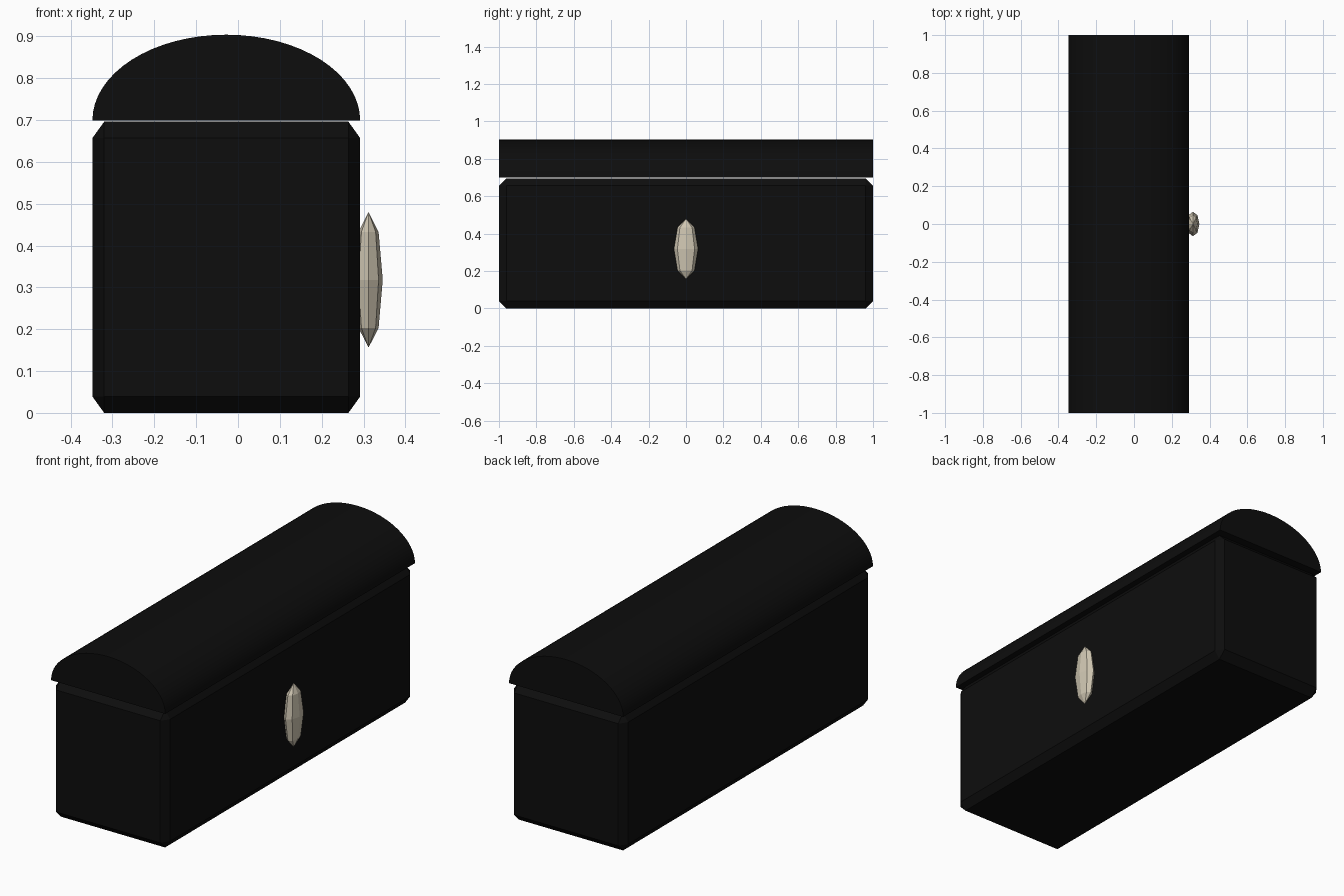
import bpy, bmesh
from math import pi, cos, sin, radians
from mathutils import Matrix

if "Cube" in bpy.data.objects:
    bpy.data.objects.remove(bpy.data.objects["Cube"])

CX = -0.028   # chest centre in x (the gem sticks out on +x)
HALF = 0.32   # half depth of the chest


def material(name, rgb):
    m = bpy.data.materials.new(name)
    m.diffuse_color = (*rgb, 1)
    m.use_nodes = True
    m.node_tree.nodes["Principled BSDF"].inputs["Base Color"].default_value = m.diffuse_color
    return m


def add_object(name, bm, mat):
    bmesh.ops.recalc_face_normals(bm, faces=bm.faces)
    me = bpy.data.meshes.new(name)
    bm.to_mesh(me)
    bm.free()
    me.materials.append(mat)
    ob = bpy.data.objects.new(name, me)
    bpy.context.collection.objects.link(ob)
    return ob


black = material("black", (0.004, 0.004, 0.004))
cream = material("cream", (0.62, 0.56, 0.44))

# Chest body: chamfered box, narrowed in x so its chamfers narrow too
squash = 0.72
bm = bmesh.new()
bmesh.ops.create_cube(bm, size=1, matrix=Matrix.Diagonal((2 * HALF / squash, 2, 0.696, 1)))
bmesh.ops.bevel(bm, geom=bm.edges[:], offset=0.039, segments=1, affect='EDGES')
bmesh.ops.scale(bm, vec=(squash, 1, 1), verts=bm.verts)
bmesh.ops.translate(bm, vec=(CX, 0, 0.348), verts=bm.verts)
add_object("chest_body", bm, black)

# Domed lid: half ellipse extruded along y
bm = bmesh.new()
steps = 32
profile = [bm.verts.new((CX + HALF * cos(pi * i / steps), -1,
                         0.699 + 0.205 * sin(pi * i / steps))) for i in range(steps + 1)]
end = bm.faces.new(profile)
new = bmesh.ops.extrude_face_region(bm, geom=[end], use_keep_orig=True)["geom"]
bmesh.ops.translate(bm, vec=(0, 2, 0), verts=[g for g in new if isinstance(g, bmesh.types.BMVert)])
lid = add_object("domed_lid", bm, black)
bpy.context.view_layer.objects.active = lid
lid.select_set(True)
bpy.ops.object.shade_smooth_by_angle(angle=radians(30))

# Faceted clasp gem on the long +x side
bm = bmesh.new()
bmesh.ops.create_uvsphere(bm, u_segments=8, v_segments=4, radius=1,
                          matrix=Matrix.Translation((0.312, 0, 0.318)) @ Matrix.Diagonal((0.034, 0.065, 0.162, 1)))
add_object("clasp_gem", bm, cream)
